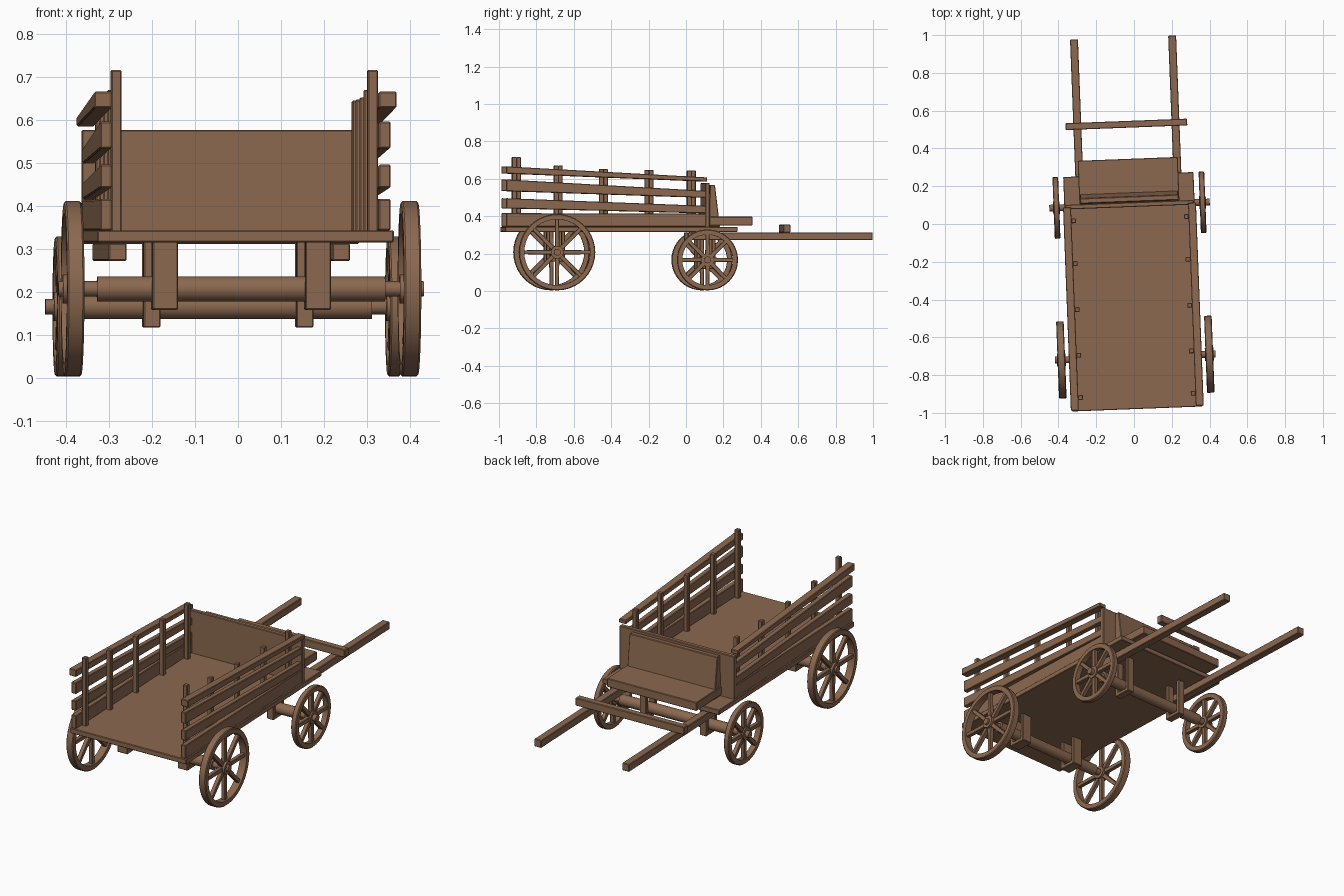
import bpy, math
from mathutils import Matrix

if "Cube" in bpy.data.objects:
    bpy.data.objects.remove(bpy.data.objects["Cube"])

wood = bpy.data.materials.new("wood")
wood.diffuse_color = (0.26, 0.14, 0.08, 1)
wood.use_nodes = True
wood.node_tree.nodes["Principled BSDF"].inputs["Base Color"].default_value = wood.diffuse_color
# The whole cart sits slightly turned and off centre
PLACE = Matrix.Translation((-0.02, 0, 0)) @ Matrix.Rotation(math.radians(2.2), 4, 'Z')


def make(name, verts, faces, bevel=0.003, smooth=False):
    mesh = bpy.data.meshes.new(name)
    mesh.from_pydata(verts, [], faces)
    mesh.materials.append(wood)
    ob = bpy.data.objects.new(name, mesh)
    bpy.context.collection.objects.link(ob)
    ob.matrix_world = PLACE
    if bevel:
        m = ob.modifiers.new("soft_edges", 'BEVEL')
        m.width, m.segments = bevel, 1
    if smooth:
        bpy.context.view_layer.objects.active = ob
        ob.select_set(True)
        bpy.ops.object.shade_smooth_by_angle(angle=math.radians(35))
        ob.select_set(False)
    return ob


def slab(name, x0, x1, profile, bevel=0.003):
    """Counter-clockwise (y, z) profile extruded from x0 to x1."""
    n = len(profile)
    verts = [(x, y, z) for x in (x0, x1) for y, z in profile]
    faces = [tuple(reversed(range(n))), tuple(range(n, 2 * n))]
    faces += [(i, (i + 1) % n, n + (i + 1) % n, n + i) for i in range(n)]
    return make(name, verts, faces, bevel)


def box(name, x0, x1, y0, y1, z0, z1):
    return slab(name, x0, x1, [(y0, z0), (y1, z0), (y1, z1), (y0, z1)])


def lathe(name, profile, y, z, seg=32, closed=False):
    """Spin an (x, radius) profile about an x-parallel axis at (y, z)."""
    n = len(profile)
    verts = []
    for i in range(seg):
        a = 2 * math.pi * i / seg
        verts += [(x, y + r * math.cos(a), z + r * math.sin(a)) for x, r in profile]
    faces = []
    for i in range(seg):
        j = (i + 1) % seg
        for k in range(n if closed else n - 1):
            l = (k + 1) % n
            faces.append((i * n + k, i * n + l, j * n + l, j * n + k)[::-1])
    if not closed:
        faces.append(tuple(i * n for i in range(seg))[::-1])
        faces.append(tuple(i * n + n - 1 for i in range(seg)))
    return make(name, verts, faces, 0, True)


def wheel(name, x, y, r, w):
    z, t, h = r + 0.003, 0.028, w / 2
    e = 0.004
    # rim with eased edges
    rim = [(x - h, r - t), (x + h, r - t), (x + h, r - e), (x + h - e, r),
           (x - h + e, r), (x - h, r - e)]
    lathe(name + "_rim", rim, y, z, 40, True)
    lathe(name + "_hub", [(x - h - 0.003, 0.034), (x + h + 0.003, 0.034)], y, z, 24)
    # eight spokes
    for i in range(8):
        a = i * math.pi / 4
        c, s = math.cos(a), math.sin(a)
        pts = [(0.025, -0.012), (r - t + 0.006, -0.010), (r - t + 0.006, 0.010), (0.025, 0.012)]
        slab(f"{name}_spoke_{i}", x - 0.011, x + 0.011,
             [(y + u * c - v * s, z + u * s + v * c) for u, v in pts], 0.002)


# Deck, headboard and seat
box("deck", -0.345, 0.345, -0.98, 0.262, 0.315, 0.343)
box("headboard", -0.34, 0.34, 0.09, 0.114, 0.34, 0.577)
slab("seat_back", -0.26, 0.26, [(0.114, 0.343), (0.172, 0.343), (0.145, 0.566), (0.118, 0.566)])
box("seat", -0.265, 0.265, 0.114, 0.345, 0.35, 0.397)

# Rails: thickness, back bottom/top, front bottom/top
rails = [("top_rail", 0.042, 0.628, 0.666, 0.585, 0.607),
         ("upper_rail", 0.028, 0.534, 0.596, 0.498, 0.535),
         ("middle_rail", 0.028, 0.442, 0.496, 0.415, 0.455),
         ("lower_rail", 0.028, 0.343, 0.416, 0.343, 0.413)]
posts = [(-0.908, 0.716), (-0.684, 0.67), (-0.442, 0.652), (-0.198, 0.647), (0.028, 0.645)]

for side, s in (("left", -1), ("right", 1)):
    def span(a, b):
        return min(s * a, s * b), max(s * a, s * b)

    for name, t, b0, b1, f0, f1 in rails:
        slab(f"{side}_{name}", *span(0.31, 0.31 + t),
             [(-0.975, b0), (0.1, f0), (0.1, f1), (-0.975, b1)])
    for i, (y, top) in enumerate(posts):
        box(f"{side}_post_{i}", *span(0.286, 0.311), y - 0.0125, y + 0.0125, 0.34, top)
    # pulling shafts
    box(f"{side}_shaft", *span(0.239, 0.281), 0.0, 0.988, 0.272, 0.313)
    # wheels and U-shaped axle hangers
    for end, y, r, x, w, hw in (("rear", -0.705, 0.204, 0.392, 0.04, 0.03),
                                ("front", 0.10, 0.163, 0.387, 0.03, 0.02)):
        wheel(f"{end}_{side}_wheel", s * x, y, r, w)
        b = r + 0.003 - 0.049
        slab(f"{end}_{side}_hanger", *span(0.178 - hw, 0.178 + hw),
             [(y - 0.05, b), (y + 0.05, b), (y + 0.05, 0.318), (y + 0.03, 0.318),
              (y + 0.03, b + 0.02), (y - 0.03, b + 0.02), (y - 0.03, 0.318), (y - 0.05, 0.318)])

box("shaft_crossbar", -0.322, 0.322, 0.51, 0.546, 0.312, 0.355)

# Axles stepped down to thin ends through the hubs
for end, y, r in (("rear", -0.705, 0.204), ("front", 0.10, 0.163)):
    lathe(end + "_axle", [(-0.425, 0.018), (-0.335, 0.018), (-0.335, 0.029),
                          (0.335, 0.029), (0.335, 0.018), (0.425, 0.018)], y, r + 0.003, 24)
